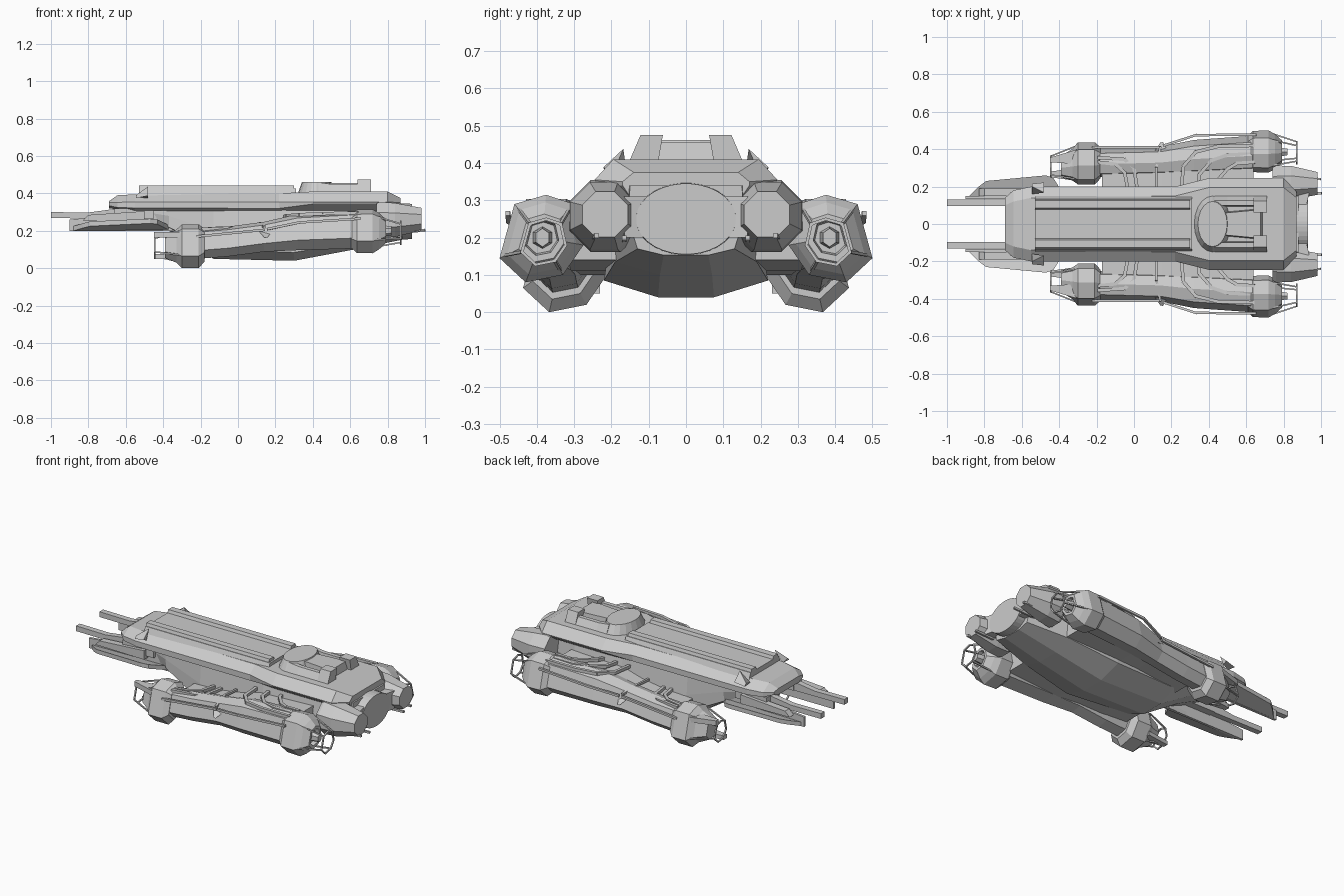
import bpy, bmesh, math
from mathutils import Vector, Matrix

if "Cube" in bpy.data.objects:
    bpy.data.objects.remove(bpy.data.objects["Cube"])


def finish(name, bm, mirror=False):
    if mirror:
        dup = bmesh.ops.duplicate(bm, geom=bm.verts[:] + bm.edges[:] + bm.faces[:])
        for v in dup["geom"]:
            if isinstance(v, bmesh.types.BMVert):
                v.co.y = -v.co.y
    bmesh.ops.recalc_face_normals(bm, faces=bm.faces[:])
    me = bpy.data.meshes.new(name)
    bm.to_mesh(me)
    bm.free()
    ob = bpy.data.objects.new(name, me)
    bpy.context.collection.objects.link(ob)
    return ob


def loft(name, rings, mirror=False):
    """Skin a list of 3D rings and cap both ends."""
    bm = bmesh.new()
    rows = [[bm.verts.new(p) for p in r] for r in rings]
    n = len(rows[0])
    for a, b in zip(rows, rows[1:]):
        for i in range(n):
            bm.faces.new((a[i], a[(i + 1) % n], b[(i + 1) % n], b[i]))
    bm.faces.new(rows[0])
    bm.faces.new(rows[-1])
    return finish(name, bm, mirror)


def sym(x, half):
    return [(x, y, z) for y, z in half] + [(x, -y, z) for y, z in reversed(half)]


def ellipse(x, cy, cz, ry, rz, n=8):
    return [(x, cy + ry * math.cos((i + .5) * math.tau / n),
             cz + rz * math.sin((i + .5) * math.tau / n)) for i in range(n)]


POD = [(.115, -.055), (.045, -.12), (-.055, -.1), (-.11, -.02),
       (-.085, .09), (-.01, .115), (.075, .09)]


def pod(x, cy, cz, s):
    return [(x, cy + a * s, cz + b * s) for a, b in POD]


def plate(name, outline, z0, z1, shrink=1, mirror=True):
    """Extrude an xy outline, optionally shrinking the top."""
    cx = sum(p[0] for p in outline) / len(outline)
    cy = sum(p[1] for p in outline) / len(outline)
    top = [(cx + (x - cx) * shrink, cy + (y - cy) * shrink, z1) for x, y in outline]
    return loft(name, [[(x, y, z0) for x, y in outline], top], mirror)


def side_plate(name, outline, y0, y1):
    """Extrude an xz outline sideways, on both sides of the ship."""
    return loft(name, [[(x, y, z) for x, z in outline] for y in (y0, y1)], True)


def bars(name, paths, w, h=None):
    """Rectangular bars along polylines, on both sides."""
    bm = bmesh.new()
    for path in paths:
        for a, b in zip(path, path[1:]):
            a, b = Vector(a), Vector(b)
            d = b - a
            m = (Matrix.Translation((a + b) / 2) @ d.to_track_quat('Z', 'Y').to_matrix().to_4x4()
                 @ Matrix.Diagonal((w, h or w, d.length + w * .6, 1)))
            bmesh.ops.create_cube(bm, size=1, matrix=m)
    return finish(name, bm, True)


# Upper hull with chamfered shoulders, wider at the stern
stern = [(.195, .41), (.245, .355), (.238, .343), (.19, .31)]
loft("upper_hull", [
    sym(-.69, [(.10, .358), (.14, .35), (.14, .335), (.10, .32)]),
    sym(-.645, [(.12, .39), (.18, .352), (.18, .325), (.13, .315)]),
    sym(-.55, [(.14, .395), (.2, .355), (.2, .322), (.17, .308)]),
    sym(.22, [(.15, .40), (.2, .355), (.2, .32), (.17, .305)]),
    sym(.40, stern), sym(.80, stern),
    sym(.87, [(.14, .375), (.17, .35), (.17, .34), (.15, .31)])])

# Lower hull, inset under the upper hull and tapering to a keel
loft("lower_hull", [
    sym(-.56, [(.13, .32), (.13, .31), (.12, .295), (.05, .29)]),
    sym(-.37, [(.17, .32), (.17, .28), (.16, .22), (.06, .20)]),
    sym(-.13, [(.17, .32), (.18, .2), (.19, .10), (.075, .05)]),
    sym(.30, [(.18, .32), (.20, .2), (.22, .085), (.075, .04)]),
    sym(.62, [(.18, .33), (.20, .22), (.19, .135), (.07, .10)]),
    sym(.88, [(.15, .34), (.155, .25), (.13, .17), (.06, .153)])])

# Spine deck and its two raised ridges
loft("spine_deck", [sym(x, [(.135, .425), (.15, .39)]) for x in (-.53, .31)])
loft("spine_ridge", [[(x, .075, .415), (x, .085, .443), (x, .125, .443), (x, .142, .39)]
                     for x in (-.53, .30)], True)
loft("bow_fin", [[(-.545, .16, .38), (-.545, .215, .375), (-.545, .20, .39)],
                 [(-.48, .195, .375), (-.48, .222, .388), (-.48, .168, .438)]], True)

# Bridge: round collar, central block, twin towers and side walls
collar = [(.42 + .10 * math.cos(i * math.tau / 20), .155 * math.sin(i * math.tau / 20)) for i in range(20)]
plate("bridge_collar", collar, .40, .462, .78, False)
plate("bridge_block", [(.42, .06), (.42, -.06), (.69, -.085), (.69, .085)], .39, .456, .9, False)
loft("bridge_wall", [[(x, .092, .40), (x, .10, z), (x, .125, z), (x, .155, .40)]
                     for x, z in ((.43, .458), (.50, .45), (.70, .45))], True)
loft("bridge_tower", [[(x, .075, .40), (x, .062, .475), (x, .122, .475), (x, .152, .405)]
                      for x in (.64, .71)], True)

# Main engine: oval drum
loft("main_engine", [ellipse(.72, 0, .25, .14, .10, 32), ellipse(.93, 0, .25, .134, .095, 32)])
plate("engine_fairing", [(.80, .09), (.80, .20), (.90, .17), (.937, .165), (.92, .09)], .2, .31)

# Octagonal side engines
loft("side_engine", [ellipse(.74, .215, .258, .095, .095), ellipse(.76, .215, .258, .105, .105),
                     ellipse(.84, .22, .258, .098, .098), ellipse(.98, .217, .262, .066, .066)], True)
bars("engine_spike", [[(.88, .165, .195), (1.0, .165, .2)], [(.9, .25, .2), (.995, .24, .205)]], .012)

# Bow forks
side_plate("fork_prong", [(-1, .268), (-1, .30), (-.80, .298), (-.60, .325), (-.60, .265)], .095, .13)
side_plate("fork_blade", [(-.90, .20), (-.90, .26), (-.38, .31), (-.33, .20)], .135, .15)
side_plate("fork_outer_prong", [(-.83, .255), (-.80, .285), (-.5, .305), (-.5, .25)], .15, .19)
wing = [(-.43, .245, .235), (-.47, .26, .24), (-.79, .23, .225), (-.83, .20, .215),
        (-.88, .15, .20), (-.36, .13, .20)]
loft("fork_wing", [[(x, y, z + t) for x, y, z in wing] for t in (0, .025)], True)
plate("fork_bridge", [(-.66, .09), (-.66, .17), (-.45, .17), (-.45, .09)], .265, .32)

# Nacelles: waisted body between two faceted pods
loft("nacelle_body", [pod(-.24, .325, .13, .68), pod(-.05, .33, .145, .68), pod(.14, .335, .17, .68),
                      pod(.32, .355, .195, .82), pod(.66, .375, .21, .86)], True)
loft("front_pod", [pod(-.39, .305, .115, .5), pod(-.33, .315, .12, .75), pod(-.30, .322, .12, 1),
                   pod(-.21, .322, .12, 1), pod(-.18, .325, .125, .75)], True)
loft("rear_pod", [pod(.60, .38, .2, .72), pod(.635, .385, .2, .98), pod(.72, .385, .2, 1),
                  pod(.755, .385, .2, .82), pod(.79, .385, .2, .55), pod(.79, .385, .2, .4),
                  pod(.765, .385, .2, .36)], True)
loft("rear_pod_core", [ellipse(.76, .385, .2, .03, .03, 6), ellipse(.82, .385, .2, .02, .025, 6)], True)

# Open cages at the pod ends
cage = []
for x0, c0, s0, x1, c1, s1 in ((.74, (.385, .2), .85, .87, (.38, .19), .52),
                               (-.32, (.315, .12), .85, -.445, (.305, .115), .5)):
    a, b = pod(x0, *c0, s0), pod(x1, *c1, s1)
    cage += [[p, q] for p, q in list(zip(a, b))[::2]] + [b + b[:1]]
bars("pod_cage", cage, .008)
plate("front_pod_guard", [(-.45, .33), (-.45, .355), (-.3, .40), (-.3, .32)], .165, .195)
plate("front_pod_inner_guard", [(-.45, .25), (-.45, .28), (-.3, .30), (-.3, .23)], .05, .075)

# Wing root joining nacelle to hull
loft("wing_root", [[(x, .15, b), (x, .36, b), (x, .37, t - .02), (x, .33, t), (x, .15, t)]
                   for x, b, t in ((-.17, .10, .19), (.0, .10, .20), (.15, .11, .225),
                                   (.28, .11, .26), (.64, .14, .275))], True)

# Curved ribs across the wing root, plus the outer rails
ribs = []
for i in range(3):
    o, h = i * .085, i * .045
    ribs.append([(.25 + o, .17, .275), (.265 + o, .31 - h, .28), (.33 + o, .385 - h, .286),
                 (.45 + o * .6, .415 - h, .292), (.64, .42 - h, .295)])
for i in range(2):
    o = i * .05
    ribs.append([(.02 - o, .17, .208), (.0 - o, .30 - o * .5, .212),
                 (-.05 - o, .345 - o * .5, .214), (-.19, .355 - o * .5, .208)])
bars("wing_ribs", ribs, .018)
bars("outer_rails", [
    [(.16, .42, .21), (.33, .475, .245), (.65, .478, .265)],
    [(-.22, .41, .17), (.14, .41, .205)],
    [(.12, .17, .23), (.12, .30, .24), (.14, .41, .22)]], .013)
loft("nacelle_fin", [[(.11, .39, .20), (.17, .39, .19), (.17, .41, .18)],
                     [(.14, .435, .165), (.155, .435, .165), (.155, .438, .162)]], True)
